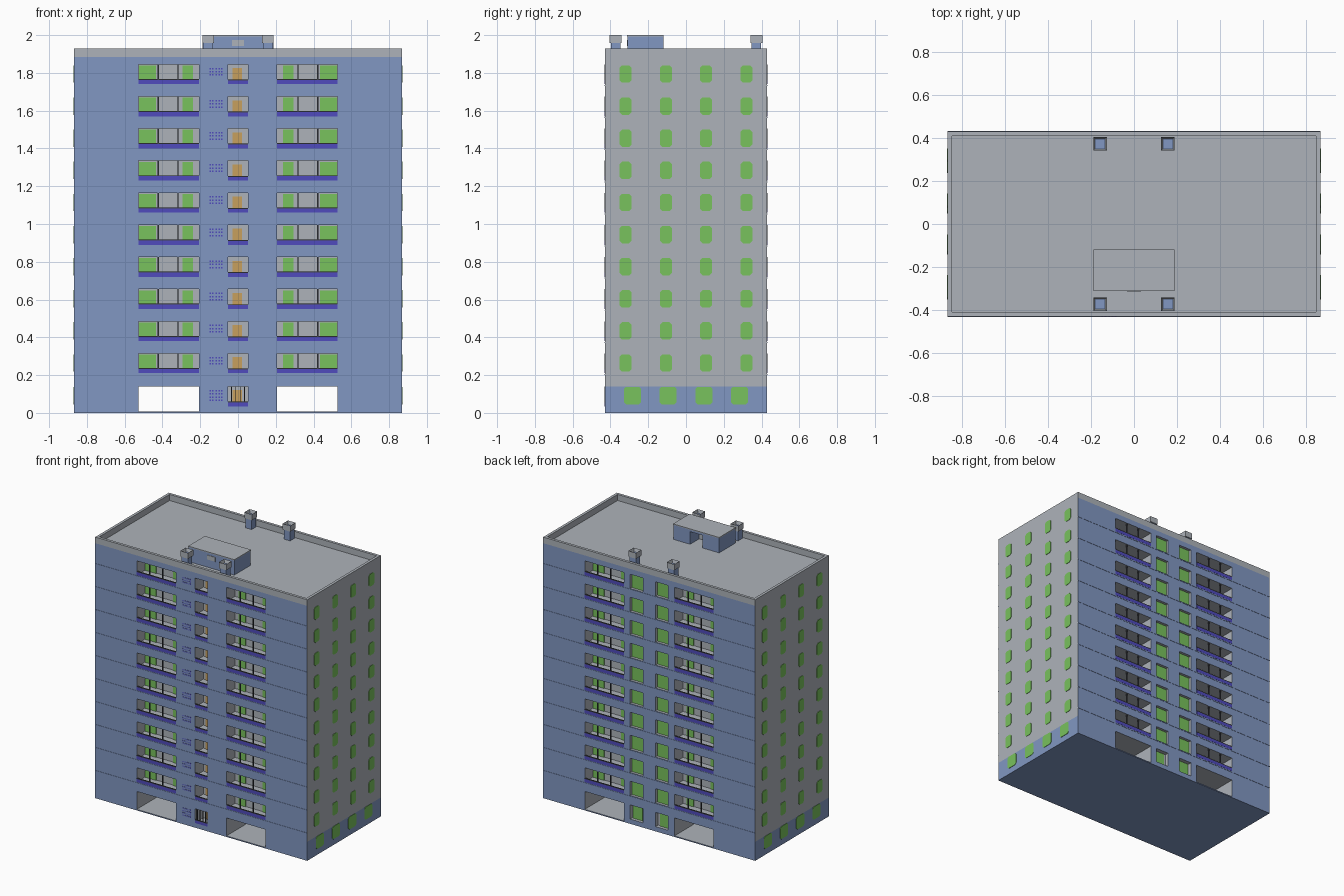
import bpy
import bmesh

default_cube = bpy.data.objects.get("Cube")
if default_cube:
    bpy.data.objects.remove(default_cube, do_unlink=True)


def material(name, colour):
    mat = bpy.data.materials.new(name)
    mat.use_nodes = True
    mat.diffuse_color = (*colour, 1)
    mat.node_tree.nodes["Principled BSDF"].inputs["Base Color"].default_value = (*colour, 1)
    return mat


BLUE = material("wall blue", (0.22, 0.31, 0.54))
GREY = material("panel grey", (0.42, 0.45, 0.49))
GREEN = material("window green", (0.19, 0.54, 0.11))
VIOLET = material("railing violet", (0.08, 0.07, 0.51))
ORANGE = material("door orange", (0.57, 0.35, 0.11))
DARK = material("frame dark", (0.06, 0.065, 0.08))
PALETTE = [BLUE, GREY, GREEN]
blue, grey, green = range(3)

HALF_X, HALF_Y, ROOF, TOP = 0.867, 0.43, 1.885, 1.93
BASE, SLAB, SILL = 0.14, 0.008, 0.035
DEPTH = 0.1
OUTER, INNER = 0.527, 0.207          # balcony edges
WIN_OUT, WIN_IN = 0.155, 0.052       # middle window edges
FLOORS = [(0.21 + 0.17 * k, 0.315 + 0.17 * k) for k in range(10)]


def finish(name, bm, mats):
    mesh = bpy.data.meshes.new(name)
    bm.to_mesh(mesh)
    bm.free()
    for mat in mats:
        mesh.materials.append(mat)
    obj = bpy.data.objects.new(name, mesh)
    bpy.context.collection.objects.link(obj)
    return obj


def boxes(name, mat, bounds):
    """One object made of boxes given as (x0, x1, y0, y1, z0, z1)."""
    bm = bmesh.new()
    for x0, x1, y0, y1, z0, z1 in bounds:
        made = bmesh.ops.create_cube(bm, size=1)["verts"]
        for v in made:
            v.co.x = x1 if v.co.x > 0 else x0
            v.co.y = y1 if v.co.y > 0 else y0
            v.co.z = z1 if v.co.z > 0 else z0
    return finish(name, bm, [mat])


def span(a, b, s):
    """Interval mirrored to side s."""
    return (a, b) if s > 0 else (-b, -a)


# Openings: x0, x1, z0, z1, depth, back colour (None runs right through)
shared = []
for s in (-1, 1):
    x0, x1 = span(INNER, OUTER, s)
    shared.append((x0, x1, SLAB, BASE, HALF_Y, None))
    shared += [(x0, x1, z0, z1, DEPTH, grey) for z0, z1 in FLOORS]
front_holes = shared + [(-WIN_IN, WIN_IN, z0, z1, DEPTH, grey)
                        for z0, z1 in [(SILL, BASE)] + FLOORS]
back_holes = list(shared)
for s in (-1, 1):
    x0, x1 = span(WIN_IN, WIN_OUT, s)
    back_holes.append((x0, x1, SILL, BASE, 0.03, grey))
    back_holes += [(x0, x1, z0, z1, 0.02, green) for z0, z1 in FLOORS]

half = [WIN_IN, WIN_OUT, INNER, OUTER, HALF_X]
xs = [-x for x in reversed(half)] + half
zs = [0, SLAB, SILL, BASE] + [z for pair in FLOORS for z in pair] + [ROOF]

# Building body with recessed openings
bm = bmesh.new()


def quad(points, index):
    face = bm.faces.new([bm.verts.new(p) for p in points])
    face.material_index = index


def hole_at(holes, x, z):
    for h in holes:
        if h[0] < x < h[1] and h[2] < z < h[3]:
            return h
    return None


def facade(side, holes):
    for x0, x1 in zip(xs, xs[1:]):
        for z0, z1 in zip(zs, zs[1:]):
            mx, mz = (x0 + x1) / 2, (z0 + z1) / 2
            hole = hole_at(holes, mx, mz)
            y = side * HALF_Y
            corners = [(x0, z0), (x1, z0), (x1, z1), (x0, z1)]
            if not hole:
                quad([(x, y, z) for x, z in corners], blue)
                continue
            yb = side * (HALF_Y - hole[4])
            if hole[5] is not None:
                quad([(x, yb, z) for x, z in corners], hole[5])
            on_rim = [z0 == hole[2], x1 == hole[1], z1 == hole[3], x0 == hole[0]]
            for i, rim in enumerate(on_rim):
                if rim:
                    (ax, az), (bx, bz) = corners[i], corners[(i + 1) % 4]
                    quad([(ax, y, az), (bx, y, bz), (bx, yb, bz), (ax, yb, az)], grey)


facade(-1, front_holes)
facade(1, back_holes)
for x in (-HALF_X, HALF_X):
    for z0, z1 in zip(zs, zs[1:]):
        quad([(x, -HALF_Y, z0), (x, HALF_Y, z0), (x, HALF_Y, z1), (x, -HALF_Y, z1)],
             blue if z1 <= BASE else grey)
for z, index in ((0, blue), (ROOF, grey)):
    for x0, x1 in zip(xs, xs[1:]):
        quad([(x0, -HALF_Y, z), (x1, -HALF_Y, z), (x1, HALF_Y, z), (x0, HALF_Y, z)], index)
bmesh.ops.remove_doubles(bm, verts=bm.verts, dist=0.0001)
bmesh.ops.recalc_face_normals(bm, faces=bm.faces)
finish("building_body", bm, PALETTE)

# Roof parapet
rim = 0.02
boxes("parapet", GREY,
      [(-HALF_X, HALF_X, *span(HALF_Y - rim, HALF_Y, s), ROOF, TOP) for s in (-1, 1)] +
      [(*span(HALF_X - rim, HALF_X, s), rim - HALF_Y, HALF_Y - rim, ROOF, TOP) for s in (-1, 1)])

# Balcony railings, posts and glazing on both long sides
rails, caps, posts, panes, seams = [], [], [], [], []
for side in (-1, 1):
    skin = span(HALF_Y - 0.008, HALF_Y + 0.001, side)
    wall = span(HALF_Y - DEPTH - 0.002, HALF_Y - DEPTH + 0.006, side)
    for z0, z1 in FLOORS:
        seams.append((-HALF_X, HALF_X, *span(HALF_Y - 0.001, HALF_Y + 0.002, side), z0 - 0.009, z0 - 0.004))
        for s in (-1, 1):
            edge = span(INNER, OUTER, s)
            rails.append((*edge, *skin, z0, z0 + 0.023))
            caps.append((*edge, *skin, z0 + 0.023, z0 + 0.028))
            for p in (0.318, 0.422):
                posts.append((*span(p - 0.003, p + 0.003, s), *skin, z0 + 0.028, z1))
            for a, b in ((0.238, 0.295), (0.435, 0.525)):
                panes.append((*span(a, b, s), *wall, z0, z1 - 0.006))
front_skin = (-HALF_Y - 0.001, 0.008 - HALF_Y)
for z0, z1 in [(SILL, BASE)] + FLOORS:
    rails.append((-WIN_IN, WIN_IN, *front_skin, z0, z0 + 0.02))
    caps.append((-WIN_IN, WIN_IN, *front_skin, z0 + 0.02, z0 + 0.025))
boxes("balcony_railings", VIOLET, rails)
boxes("railing_caps", DARK, caps)
boxes("balcony_posts", DARK, posts)
boxes("balcony_windows", GREEN, panes)
boxes("floor_seams", BLUE, seams)

# Stair landing doors and entrance bars
door_y = (DEPTH - HALF_Y - 0.006, DEPTH - HALF_Y + 0.002)
boxes("landing_doors", ORANGE,
      [(-0.03, 0.022, *door_y, z0, z1 - 0.02) for z0, z1 in [(SILL, BASE)] + FLOORS])
boxes("entrance_bars", DARK,
      [(x - 0.002, x + 0.002, *front_skin, SILL + 0.025, BASE) for x in (-0.035, -0.012, 0.012, 0.035)])
boxes("rear_entrance_doors", GREEN,
      [(*span(0.07, 0.15, s), HALF_Y - 0.032, HALF_Y - 0.024, SILL, BASE - 0.005) for s in (-1, 1)])

# Small glass blocks beside the stair
blocks = []
for z0, z1 in [(SILL, BASE)] + FLOORS:
    rows = 4 if z0 == SILL else 3
    for x in (-0.147, -0.133, -0.115, -0.1, -0.086):
        for r in range(rows):
            z = z1 - 0.022 - 0.017 * r
            blocks.append((x - 0.004, x + 0.004, -HALF_Y - 0.002, 0.002 - HALF_Y, z - 0.004, z + 0.004))
boxes("glass_blocks", VIOLET, blocks)

# Chamfered windows on the short sides
bm = bmesh.new()


def chamfered_plate(x, y, z0, z1, half_w, cut):
    w = half_w
    ring = [(-w, z0 + cut), (cut - w, z0), (w - cut, z0), (w, z0 + cut),
            (w, z1 - cut), (w - cut, z1), (cut - w, z1), (-w, z1 - cut)]
    face = bm.faces.new([bm.verts.new((x, y + dy, z)) for dy, z in ring])
    out = bmesh.ops.extrude_face_region(bm, geom=[face])["geom"]
    for v in out:
        if isinstance(v, bmesh.types.BMVert):
            v.co.x += 0.004 if x > 0 else -0.004


for x in (-HALF_X + 0.001, HALF_X - 0.001):
    for y in (-0.32, -0.106, 0.106, 0.32):
        for z0, z1 in FLOORS:
            chamfered_plate(x, y, z0 + 0.008, z1 - 0.005, 0.031, 0.012)
    for y in (-0.283, -0.095, 0.095, 0.283):
        chamfered_plate(x, y, 0.045, BASE - 0.002, 0.046, 0.012)
bmesh.ops.recalc_face_normals(bm, faces=bm.faces)
finish("side_windows", bm, [GREEN])

# Roof stair house with an open rear doorway
hx, y0, y1, eave = 0.187, -0.31, -0.12, 1.993
gap = 0.05
boxes("stair_house_walls", BLUE,
      [(*span(gap, hx, s), y0, y1, ROOF, eave) for s in (-1, 1)] +
      [(-gap, gap, y0, y0 + 0.08, ROOF, eave), (-gap, gap, y0 + 0.08, y1, eave - 0.015, eave)])
boxes("stair_house_roof", GREY, [(-hx - 0.002, hx + 0.002, y0 - 0.002, y1 + 0.002, eave, 2.0)])
boxes("stair_house_panels", GREY,
      [(-0.033, 0.033, y0 - 0.003, y0 + 0.002, 1.943, 1.975),
       (-gap, gap, y0 + 0.078, y0 + 0.084, ROOF, eave - 0.015)])

# Ventilation shafts with hollow caps
for sx in (-1, 1):
    for sy in (-1, 1):
        x, y = sx * 0.157, sy * 0.373
        place = ("right" if sx < 0 else "left") + ("_front" if sy < 0 else "_rear")
        boxes("vent_shaft_" + place, BLUE, [(x - 0.025, x + 0.025, y - 0.025, y + 0.025, ROOF, 1.96)])
        cap = boxes("vent_cap_" + place, GREY, [(x - 0.031, x + 0.031, y - 0.031, y + 0.031, 1.957, 2.0)])
        cap.data.materials.append(BLUE)
        bm = bmesh.new()
        bm.from_mesh(cap.data)
        bm.normal_update()
        top = max(bm.faces, key=lambda f: f.calc_center_median().z)
        bmesh.ops.inset_region(bm, faces=[top], thickness=0.011)
        top.material_index = 1
        for v in top.verts:
            v.co.z -= 0.025
        bm.to_mesh(cap.data)
        bm.free()
